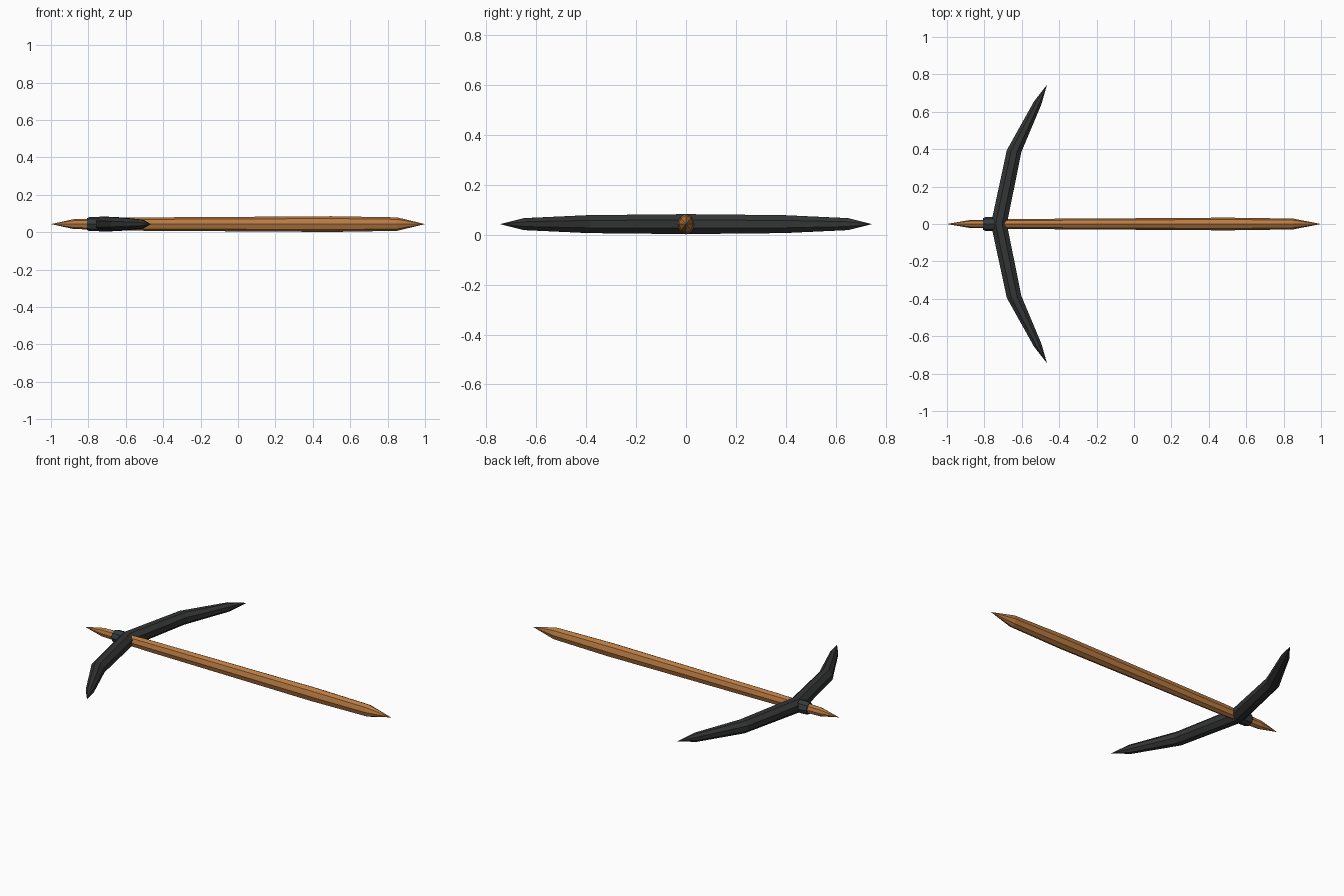
import bpy, bmesh, math
from mathutils import Vector

if "Cube" in bpy.data.objects:
    bpy.data.objects.remove(bpy.data.objects["Cube"])

ZC = 0.043   # height of the centre line
SIDES = 8


def material(name, rgb):
    m = bpy.data.materials.new(name)
    m.diffuse_color = (*rgb, 1)
    m.use_nodes = True
    m.node_tree.nodes["Principled BSDF"].inputs["Base Color"].default_value = m.diffuse_color
    return m


wood = material("warm wood", (0.49, 0.20, 0.055))
iron = material("dark iron", (0.034, 0.035, 0.036))
band = material("blue grey iron", (0.036, 0.044, 0.050))


def loft(name, sections, mat, turn=0.0, scale=1.0):
    """Join eight-sided rings; each is (centre x, centre y, side vector, half height)."""
    bm = bmesh.new()
    rings = []
    for cx, cy, side, hz in sections:
        ring = []
        if hz == 0:
            ring = [bm.verts.new((cx, cy, ZC))] * SIDES
        else:
            for i in range(SIDES):
                a = 2 * math.pi * i / SIDES + turn
                s, h = math.cos(a) * scale, math.sin(a) * scale
                ring.append(bm.verts.new((cx + side[0] * s, cy + side[1] * s, ZC + hz * h)))
        rings.append(ring)
    for a, b in zip(rings, rings[1:]):
        for i in range(SIDES):
            j = (i + 1) % SIDES
            quad = list(dict.fromkeys((a[i], a[j], b[j], b[i])))
            bm.faces.new(quad)
    for ring in (rings[0], rings[-1]):
        if len(set(ring)) > 2:
            bm.faces.new(ring)
    bmesh.ops.recalc_face_normals(bm, faces=bm.faces)
    me = bpy.data.meshes.new(name)
    bm.to_mesh(me)
    bm.free()
    me.materials.append(mat)
    ob = bpy.data.objects.new(name, me)
    bpy.context.collection.objects.link(ob)
    return ob


# Wooden handle: x, half width, half height
profile = [(-1.0, 0, 0), (-0.88, 0.021, 0.026), (-0.70, 0.025, 0.032),
           (-0.60, 0.027, 0.035), (0.05, 0.031, 0.039), (0.50, 0.034, 0.042),
           (0.85, 0.029, 0.036), (1.0, 0, 0)]
loft("handle", [(x, 0, (0, w), h) for x, w, h in profile], wood)

# Collar behind the head
collar = [(-0.807, 0.031, 0.032), (-0.795, 0.037, 0.037),
          (-0.76, 0.038, 0.038), (-0.70, 0.034, 0.036)]
loft("collar", [(x, 0, (0, w), h) for x, w, h in collar], band)

# Curved pick head: outer and inner edge points of one half, mirrored across y
half = [((-0.765, 0.0), (-0.68, 0.0), 0.040), ((-0.68, 0.395), (-0.602, 0.385), 0.036),
        ((-0.535, 0.655), (-0.495, 0.64), 0.024), ((-0.465, 0.745), (-0.465, 0.745), 0)]
sections = []
for sign, pts in ((-1, half[:0:-1]), (1, half)):
    for o, i, h in pts:
        o, i = Vector((o[0], sign * o[1])), Vector((i[0], sign * i[1]))
        c = (o + i) / 2
        sections.append((c.x, c.y, (i - o) / 2, h))
# flat-topped octagon section
loft("pick_head", sections, iron, math.pi / 8, 1 / math.cos(math.pi / 8))
